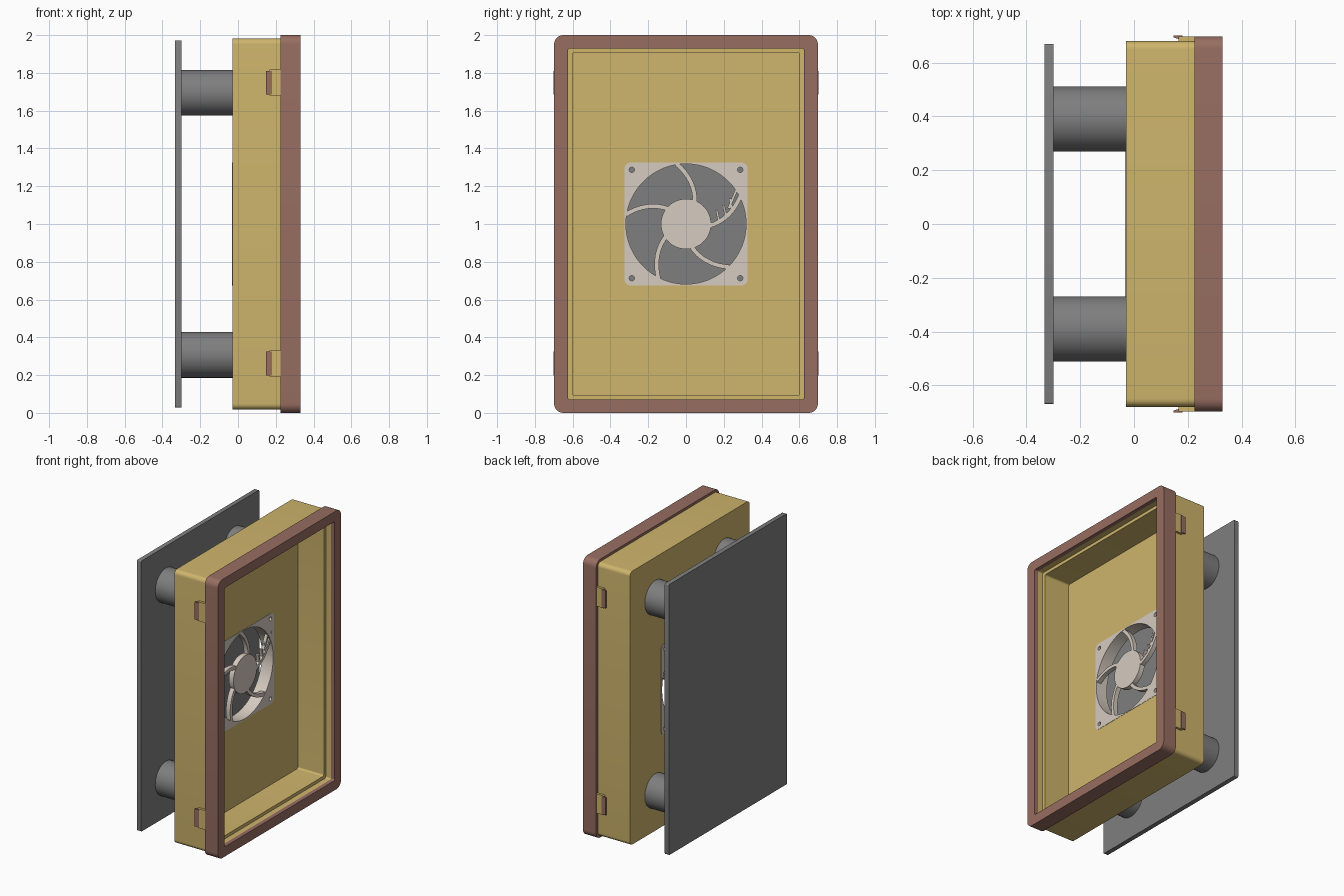
import bpy, bmesh, math
from mathutils import Matrix, Vector

if "Cube" in bpy.data.objects:
    bpy.data.objects.remove(bpy.data.objects["Cube"])

CZ = 1.0  # mid height of the enclosure


def material(name, rgb):
    m = bpy.data.materials.new(name)
    m.diffuse_color = (*rgb, 1)
    m.use_nodes = True
    m.node_tree.nodes["Principled BSDF"].inputs["Base Color"].default_value = m.diffuse_color
    return m


SAND = material("sand", (0.62, 0.46, 0.15))
BROWN = material("brown", (0.31, 0.155, 0.12))
CREAM = material("cream", (0.67, 0.60, 0.53))
GREY = material("grey", (0.21, 0.21, 0.21))


def finish(name, bm, mat):
    bmesh.ops.recalc_face_normals(bm, faces=bm.faces)
    me = bpy.data.meshes.new(name)
    bm.to_mesh(me)
    bm.free()
    me.materials.append(mat)
    ob = bpy.data.objects.new(name, me)
    bpy.context.collection.objects.link(ob)
    return ob


def rounded_rect(x, hy, hz, r, seg):
    pts = []
    for k, (sy, sz) in enumerate(((1, 1), (-1, 1), (-1, -1), (1, -1))):
        for i in range(seg + 1):
            a = math.pi / 2 * (k + (i + 0.001 * (seg / 2 - i)) / seg)
            pts.append((x, sy * (hy - r) + r * math.cos(a),
                        CZ + sz * (hz - r) + r * math.sin(a)))
    return pts


def loft(name, rings, mat, closed=True, seg=8):
    """Skin rounded rectangles (x, half_y, half_z, radius) into a solid."""
    bm = bmesh.new()
    loops = [[bm.verts.new(p) for p in rounded_rect(*r, seg)] for r in rings]
    n = len(loops[0])
    pairs = list(zip(loops, loops[1:]))
    if closed:
        pairs.append((loops[-1], loops[0]))
    else:
        bm.faces.new(loops[0])
        bm.faces.new(loops[-1])
    for a, b in pairs:
        for i in range(n):
            j = (i + 1) % n
            bm.faces.new((a[i], a[j], b[j], b[i]))
    return finish(name, bm, mat)


def cylinder_x(name, x0, x1, y, z, r, mat, seg=48):
    bm = bmesh.new()
    bmesh.ops.create_cone(
        bm, cap_ends=True, segments=seg, radius1=r, radius2=r, depth=x1 - x0,
        matrix=Matrix.Translation(((x0 + x1) / 2, y, z)) @ Matrix.Rotation(math.pi / 2, 4, 'Y'))
    return finish(name, bm, mat)


def prism_z(name, pts, z0, z1, mat):
    """Extrude an xy outline upward."""
    bm = bmesh.new()
    f = bm.faces.new([bm.verts.new((x, y, z0)) for x, y in pts])
    top = bmesh.ops.extrude_face_region(bm, geom=[f])["geom"]
    bmesh.ops.translate(bm, vec=(0, 0, z1 - z0),
                        verts=[v for v in top if isinstance(v, bmesh.types.BMVert)])
    return finish(name, bm, mat)


def ribbon(name, path, width, x0, x1, mat):
    """Flat bar following a yz path, thick along x."""
    bm = bmesh.new()
    rows = []
    for i, p in enumerate(path):
        t = (path[min(i + 1, len(path) - 1)] - path[max(i - 1, 0)]).normalized()
        s = Vector((-t.y, t.x)) * width / 2
        rows.append([bm.verts.new((x, q.x, CZ + q.y))
                     for x, q in ((x0, p + s), (x1, p + s), (x1, p - s), (x0, p - s))])
    for a, b in zip(rows, rows[1:]):
        for i in range(4):
            bm.faces.new((a[i], a[(i + 1) % 4], b[(i + 1) % 4], b[i]))
    bm.faces.new(rows[0])
    bm.faces.new(rows[-1])
    return finish(name, bm, mat)


def polar(r, deg):
    return Vector((r * math.cos(math.radians(deg)), r * math.sin(math.radians(deg))))


# Wall plate and its four stand-off posts
loft("wall_plate", [(-0.333, 0.67, 0.972, 0.008), (-0.30, 0.67, 0.972, 0.008)], GREY, closed=False, seg=3)
for y in (-0.39, 0.39):
    for z in (0.307, 1.695):
        cylinder_x("standoff_post", -0.302, -0.028, y, z, 0.121, GREY)

# Housing tray: fan opening, outer wall, stepped rim, inner wall, floor
F = 0.325
FLOOR = 0.055
loft("housing", [
    (-0.03, F, F, 0.03), (-0.03, 0.68, 0.982, 0.03), (0.30, 0.68, 0.982, 0.03),
    (0.30, 0.625, 0.93, 0.012), (0.26, 0.625, 0.93, 0.012),
    (0.26, 0.602, 0.907, 0.012), (FLOOR, 0.602, 0.907, 0.012), (FLOOR, F, F, 0.03)], SAND)

# Front frame wrapping over the housing rim
loft("front_frame", [
    (0.225, 0.68, 0.982, 0.03), (0.225, 0.698, 1.0, 0.048), (0.33, 0.698, 1.0, 0.048),
    (0.33, 0.625, 0.93, 0.012), (0.30, 0.625, 0.93, 0.012), (0.30, 0.68, 0.982, 0.03)], BROWN)

# Snap clips on both sides: tab and hooked tip
for s in (-1, 1):
    for z in (0.262, 1.748):
        prism_z("clip_tab", [(0.166, s * 0.675), (0.228, s * 0.675), (0.228, s * 0.697), (0.166, s * 0.697)],
                z - 0.069, z + 0.069, SAND)
        prism_z("clip_hook", [(0.147, s * 0.694), (0.166, s * 0.688), (0.18, s * 0.692),
                              (0.18, s * 0.701), (0.147, s * 0.701)], z - 0.063, z + 0.063, BROWN)

# Fan frame with round bore, then screw holes cut at the corners
B, R = -0.033, 0.318
FRONT = FLOOR + 0.002
fan = loft("fan_frame", [(B, F, F, 0.03), (FRONT, F, F, 0.03), (FRONT, R, R, R), (B, R, R, R)], CREAM, seg=16)
for y in (-0.287, 0.287):
    for z in (-0.287, 0.287):
        cutter = cylinder_x("screw_hole_cutter", -0.1, 0.15, y, CZ + z, 0.014, CREAM, 16)
        cutter.hide_render = True
        mod = fan.modifiers.new("screw_hole", 'BOOLEAN')
        mod.operation, mod.solver, mod.object = 'DIFFERENCE', 'EXACT', cutter
        bpy.context.view_layer.objects.active = fan
        bpy.ops.object.modifier_apply(modifier=mod.name)
        bpy.data.objects.remove(cutter)

# Fan hub and five swept struts
cylinder_x("fan_hub", 0.02, FRONT, 0, CZ, 0.133, CREAM, 64)
for k in range(5):
    start = -4 + 72 * k
    path = [polar(0.125 + 0.197 * t / 8, start + 31 * t / 8) for t in range(9)]
    ribbon("fan_strut", path, 0.024, 0.022, FRONT - 0.002, CREAM)

# Cable guide: small tines and an end knob on the right-hand strut
for r, deg in ((0.175, 5), (0.215, 11), (0.255, 17)):
    p = polar(r, deg)
    ribbon("cable_tine", [p, p + Vector((-0.012, 0.06))], 0.012, 0.03, FRONT - 0.004, CREAM)
ribbon("cable_rail", [polar(0.24, 20), polar(0.322, 34)], 0.014, 0.03, FRONT - 0.004, CREAM)
cylinder_x("cable_knob", 0.03, FRONT + 0.002, 0.31, CZ + 0.185, 0.016, CREAM, 16)

# Smooth the rounded surfaces, keep edges crisp
for ob in bpy.context.scene.objects:
    ob.select_set(True)
bpy.context.view_layer.objects.active = fan
bpy.ops.object.shade_smooth_by_angle(angle=math.radians(30))
